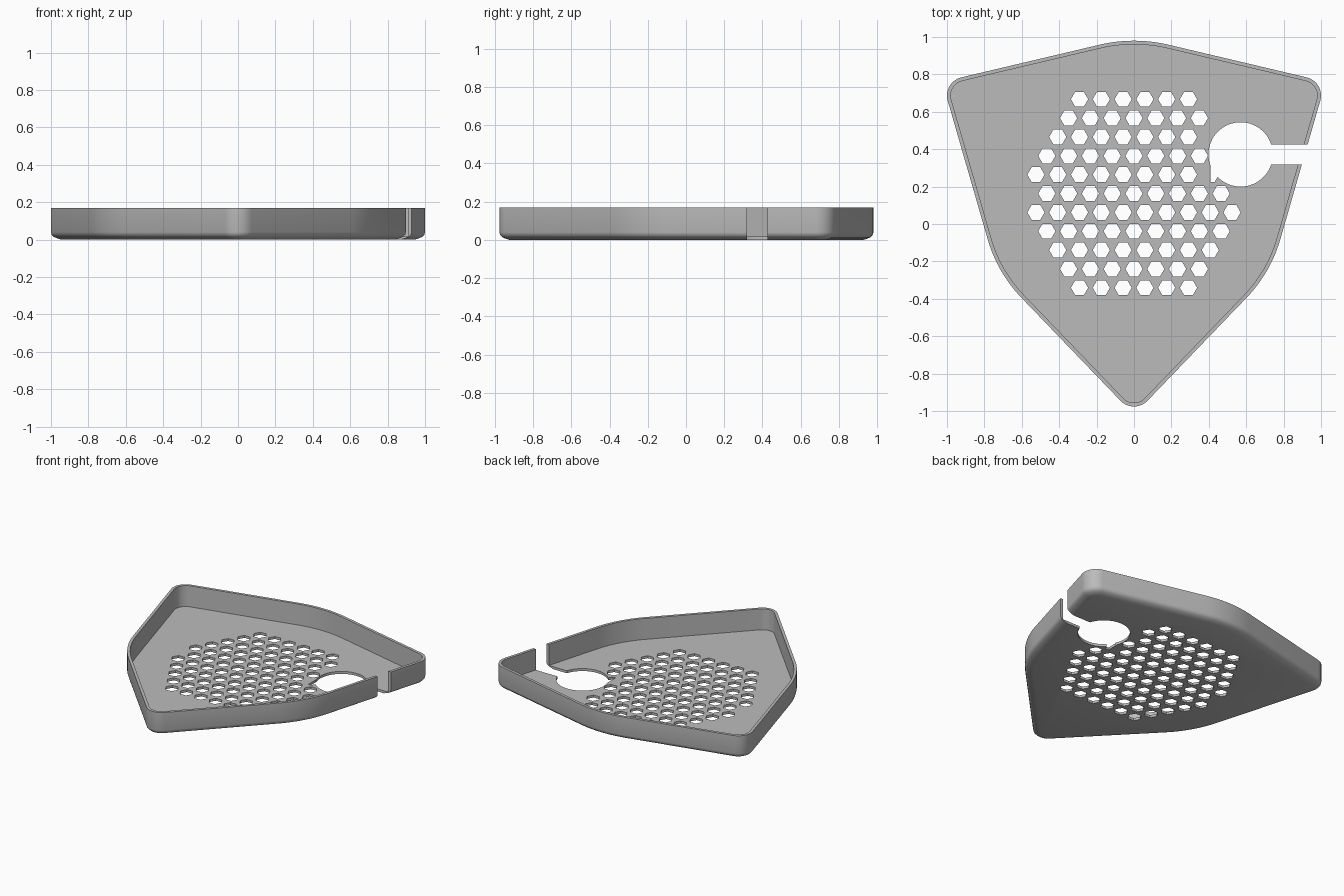
import bpy, bmesh, math
from mathutils import Vector

cube = bpy.data.objects.get("Cube")
if cube:
    bpy.data.objects.remove(cube, do_unlink=True)

grey = bpy.data.materials.new("plain grey")
grey.use_nodes = True
colour = (0.5, 0.5, 0.5, 1)
grey.diffuse_color = colour
grey.node_tree.nodes["Principled BSDF"].inputs["Base Color"].default_value = colour

HEIGHT, WALL, FLOOR = 0.17, 0.02, 0.018


def link(bm, name):
    bmesh.ops.recalc_face_normals(bm, faces=bm.faces[:])
    mesh = bpy.data.meshes.new(name)
    bm.to_mesh(mesh)
    bm.free()
    mesh.materials.append(grey)
    obj = bpy.data.objects.new(name, mesh)
    bpy.context.collection.objects.link(obj)
    return obj


def rounded_outline(corners, steps=12):
    """Arc centre, radius and outward normal for each point of a convex outline."""
    result = []
    for i, (x, y, r) in enumerate(corners):
        p = Vector((x, y))
        before = (p - Vector(corners[i - 1][:2])).normalized()
        after = (Vector(corners[(i + 1) % len(corners)][:2]) - p).normalized()
        n0, n1 = (Vector((d.y, -d.x)) for d in (before, after))
        centre = p - (n0 + n1) * r / (1 + n0.dot(n1))
        start = math.atan2(n0.y, n0.x)
        turn = math.acos(n0.dot(n1))
        for k in range(steps + 1):
            a = start + turn * k / steps
            result.append((centre, r, Vector((math.cos(a), math.sin(a)))))
    return result


def add_prism(bm, points, bottom, top):
    rings = [[bm.verts.new((x, y, z)) for x, y in points] for z in (bottom, top)]
    for i in range(len(points)):
        j = (i + 1) % len(points)
        bm.faces.new((rings[0][i], rings[0][j], rings[1][j], rings[1][i]))
    bm.faces.new(rings[0][::-1])
    bm.faces.new(rings[1])


def circle(x, y, r, n):
    return [(x + r * math.cos(math.tau * k / n), y + r * math.sin(math.tau * k / n))
            for k in range(n)]


# Tray: shield outline swept through a rounded base and thin wall
right = [(0.731, -0.26, 0.75), (1.025, 0.76, 0.1)]
left = [(-x, y, r) for x, y, r in reversed(right)]
outline = rounded_outline([(0, -1.02, 0.1)] + right + [(0, 1.002, 0.8)] + left)
section = [(0.055, 0), (0.035, 0.006), (0.016, 0.014), (0.004, 0.026), (0, 0.04),
           (0, HEIGHT), (WALL, HEIGHT), (WALL, FLOOR)]
bm = bmesh.new()
rings = []
for inset, z in section:
    rings.append([bm.verts.new((*(c + n * (r - inset)), z)) for c, r, n in outline])
for a, b in zip(rings, rings[1:]):
    for i in range(len(outline)):
        j = (i + 1) % len(outline)
        bm.faces.new((a[i], a[j], b[j], b[i]))
bm.faces.new(rings[0][::-1])
bm.faces.new(rings[-1])
tray = link(bm, "tray")

# Drain holes: staggered hexagons inside a round field
bm = bmesh.new()
pitch, row_gap, hole = 0.1165, 0.1008, 0.046
hub = Vector((0.57, 0.372))
for row in range(-5, 6):
    y = 0.163 + row * row_gap
    for col in range(-5, 6):
        x = (col + (0.5 if row % 2 else 0)) * pitch
        spot = Vector((x, y))
        if math.hypot(x, y - 0.163) > 0.59 or abs(x) > 0.6 - abs(row) * 0.056:
            continue
        if row == 0 and abs(col) == 5:
            continue
        near = (spot - hub).length
        if near < 0.17 or (near < 0.2 and row > 1):
            continue
        points = circle(x, y, hole, 6)
        if near < 0.2:      # partial hole beside the large opening
            points = [(max(px, x), py) for px, py in points if px > x - hole * 0.9]
        add_prism(bm, points, -0.1, 0.1)
hex_cutter = link(bm, "drain_hole_cutter")

# Round opening and the slot leading out through the wall
bm = bmesh.new()
add_prism(bm, circle(hub.x, hub.y, 0.172, 64), -0.1, 0.3)
round_cutter = link(bm, "round_opening_cutter")
bm = bmesh.new()
add_prism(bm, [(0.65, 0.318), (1.1, 0.318), (1.1, 0.425), (0.65, 0.425)], -0.1, 0.3)
slot_cutter = link(bm, "slot_cutter")

bpy.ops.object.select_all(action="DESELECT")
bpy.context.view_layer.objects.active = tray
tray.select_set(True)
for cutter in (hex_cutter, round_cutter, slot_cutter):
    mod = tray.modifiers.new(cutter.name, "BOOLEAN")
    mod.operation = "DIFFERENCE"
    mod.solver = "EXACT"
    mod.object = cutter
    bpy.ops.object.modifier_apply(modifier=mod.name)
    bpy.data.objects.remove(cutter, do_unlink=True)

bpy.ops.object.shade_smooth_by_angle(angle=math.radians(30))
